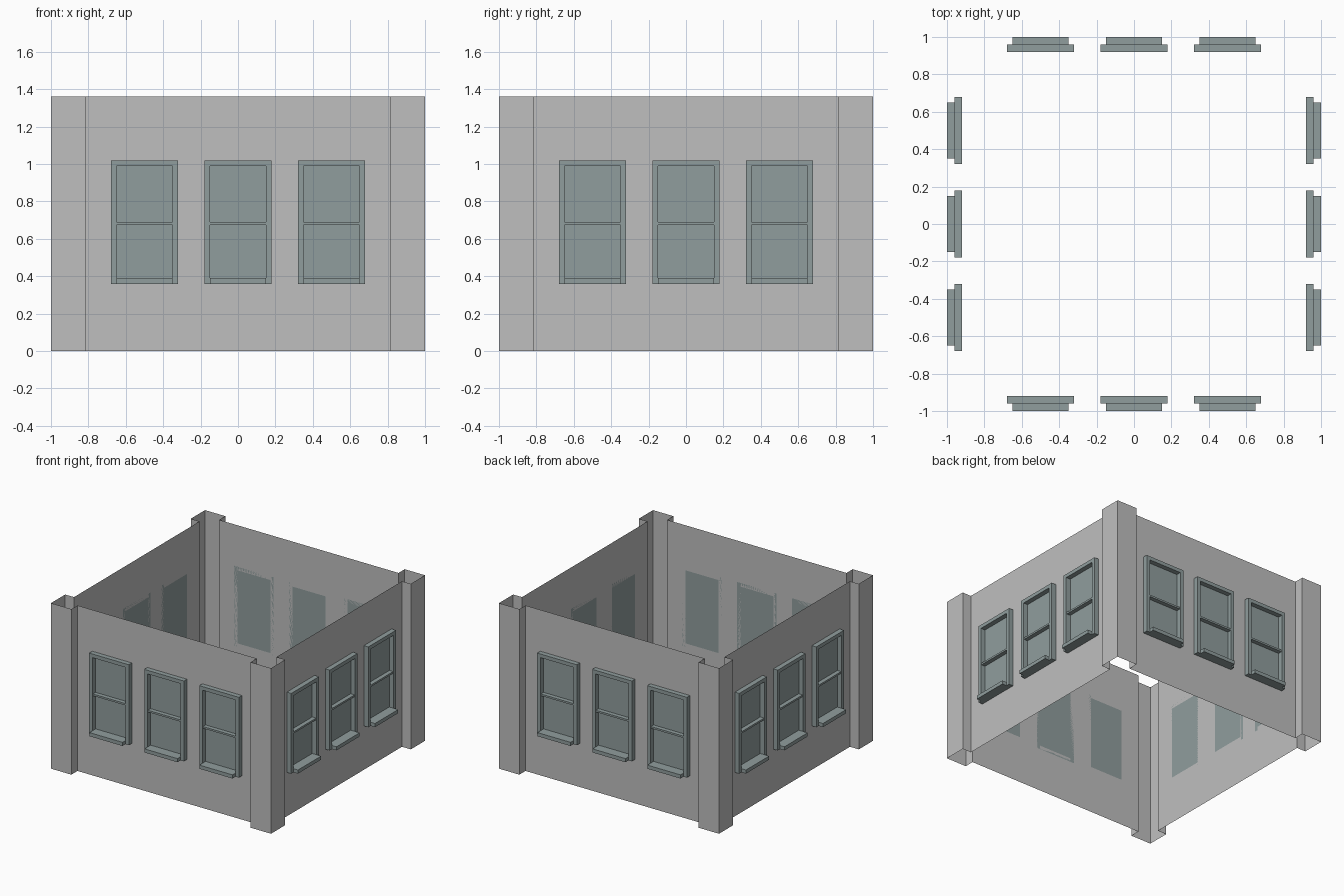
import bpy, bmesh, math
from mathutils import Matrix, Vector

cube = bpy.data.objects.get("Cube")
if cube:
    bpy.data.objects.remove(cube, do_unlink=True)


def make_material(name, color):
    mat = bpy.data.materials.new(name)
    mat.use_nodes = True
    mat.diffuse_color = color
    mat.node_tree.nodes["Principled BSDF"].inputs["Base Color"].default_value = color
    return mat


GREY = make_material("wall grey", (0.52, 0.52, 0.52, 1))
TEAL = make_material("window grey green", (0.28, 0.34, 0.34, 1))

HEIGHT = 1.36
OUT, WALL, PIER = 1.0, 0.92, 0.815     # outer face, wall plane, pier edge
CENTRES = (-0.5, 0.0, 0.5)             # window centres along a wall
HALF = 0.15                            # half width of the glass
LOW, HIGH = 0.39, 0.99                 # glass bottom and top
RIM = 0.03                             # frame width
FRAME_OUT = 0.96                       # front of the frame


def finish(name, bm, turn, mats):
    bm.transform(Matrix.Rotation(turn, 4, "Z"))
    mesh = bpy.data.meshes.new(name)
    bm.to_mesh(mesh)
    bm.free()
    for mat in mats:
        mesh.materials.append(mat)
    obj = bpy.data.objects.new(name, mesh)
    bpy.context.collection.objects.link(obj)


def wall(name, turn):
    """Thin wall sheet, divided so that the panes are faces of it."""
    bm = bmesh.new()
    xs = [-PIER] + [c + s * HALF for c in CENTRES for s in (-1, 1)] + [PIER]
    zs = [0, LOW, HIGH, HEIGHT]
    grid = [[bm.verts.new((x, -WALL, z)) for z in zs] for x in xs]
    for i in range(len(xs) - 1):
        for j in range(len(zs) - 1):
            face = bm.faces.new((grid[i][j], grid[i + 1][j],
                                 grid[i + 1][j + 1], grid[i][j + 1]))
            face.material_index = int(i % 2 == 1 and j == 1)
    finish(name, bm, turn, (GREY, TEAL))


def pier(name, turn):
    """Open corner pier: two outer faces and two short returns."""
    bm = bmesh.new()
    path = [(PIER, -WALL), (PIER, -OUT), (OUT, -OUT), (OUT, -PIER), (WALL, -PIER)]
    cols = [[bm.verts.new((x, y, z)) for z in (0, HEIGHT)] for x, y in path]
    for a, b in zip(cols, cols[1:]):
        bm.faces.new((a[0], b[0], b[1], a[1]))
    finish(name, bm, turn, (GREY,))


def add_box(bm, x, z, front):
    """Box on the wall from x[0] to x[1] and z[0] to z[1]."""
    low = Vector((x[0], -front, z[0]))
    high = Vector((x[1], -WALL, z[1]))
    bmesh.ops.create_cube(bm, size=1, matrix=Matrix.Translation((low + high) / 2)
                          @ Matrix.Diagonal((high - low).to_4d()))


def window_frame(name, centre, turn):
    bm = bmesh.new()
    left, right = centre - HALF, centre + HALF
    # stiles, head, meeting rail and projecting sill
    add_box(bm, (left - RIM, left), (LOW - RIM, HIGH + RIM), FRAME_OUT)
    add_box(bm, (right, right + RIM), (LOW - RIM, HIGH + RIM), FRAME_OUT)
    add_box(bm, (left, right), (HIGH, HIGH + RIM), FRAME_OUT)
    add_box(bm, (left, right), (0.675, 0.69), FRAME_OUT - 0.005)
    add_box(bm, (left, right), (LOW - RIM, LOW), OUT)
    finish(name, bm, turn, (TEAL,))


# the four sides, each a quarter turn of the front
for k, side in enumerate(("front", "left", "back", "right")):
    turn = k * math.pi / 2
    wall(side + "_wall", turn)
    pier(side + "_corner_pier", turn)
    for n, c in enumerate(CENTRES):
        window_frame(f"{side}_window_frame_{n + 1}", c, turn)
